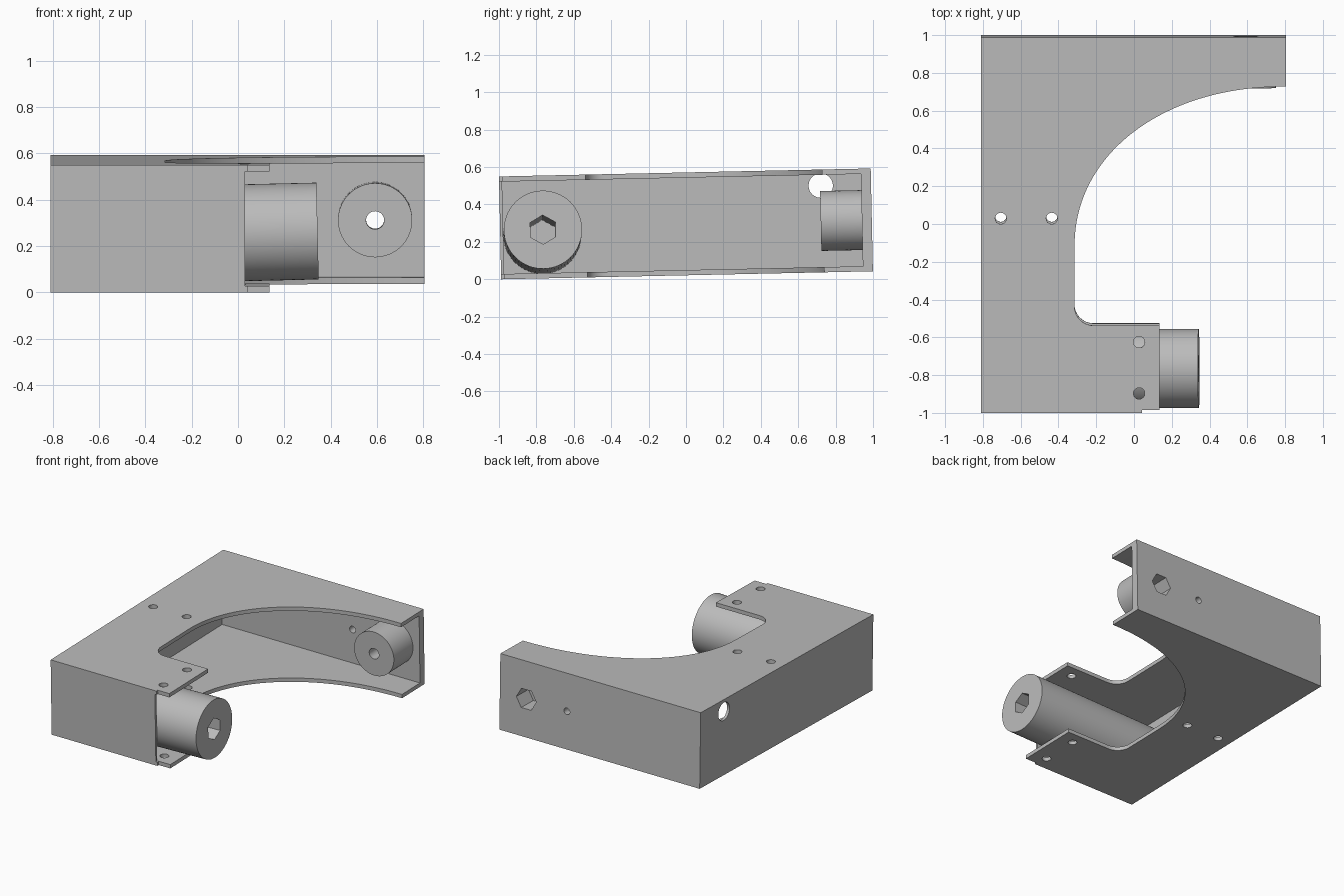
import bpy, bmesh, math
from mathutils import Matrix, Vector

if "Cube" in bpy.data.objects:
    bpy.data.objects.remove(bpy.data.objects["Cube"], do_unlink=True)

# Single plain grey
grey = bpy.data.materials.new("plain grey")
grey.use_nodes = True
grey.diffuse_color = (0.5, 0.5, 0.5, 1)
grey.node_tree.nodes["Principled BSDF"].inputs["Base Color"].default_value = (0.5, 0.5, 0.5, 1)

TILT = Matrix.Rotation(0.0215, 4, 'X')      # whole bracket leans slightly
LEFT, RIGHT, FRONT, BACK = -0.81, 0.805, -0.988, 1.0
Z0, Z1, PLATE = 0.0212, 0.571, 0.028
SIDE, FACE, REAR = 0.02, 0.016, 0.053        # wall thicknesses
MID = (Z0 + Z1) / 2


def make(name, bm):
    bmesh.ops.recalc_face_normals(bm, faces=bm.faces)
    mesh = bpy.data.meshes.new(name)
    bm.to_mesh(mesh)
    bm.free()
    mesh.materials.append(grey)
    ob = bpy.data.objects.new(name, mesh)
    bpy.context.collection.objects.link(ob)
    return ob


def rod(name, a, b, radius, sides=64, turn=0.0):
    """Cylinder or prism running from point a to point b."""
    a, b = Vector(a), Vector(b)
    aim = (b - a).to_track_quat('Z', 'Y').to_matrix().to_4x4()
    bm = bmesh.new()
    bmesh.ops.create_cone(bm, cap_ends=True, segments=sides, radius1=radius, radius2=radius,
                          depth=(b - a).length,
                          matrix=Matrix.Translation((a + b) / 2) @ aim @ Matrix.Rotation(turn, 4, 'Z'))
    return make(name, bm)


def box(name, lo, hi):
    lo, hi = Vector(lo), Vector(hi)
    bm = bmesh.new()
    bmesh.ops.create_cube(bm, size=1, matrix=Matrix.Translation((lo + hi) / 2)
                          @ Matrix.Diagonal((*(hi - lo), 1)))
    return make(name, bm)


def cut(target, cutters):
    bpy.context.view_layer.objects.active = target
    for c in cutters:
        mod = target.modifiers.new("cut", 'BOOLEAN')
        mod.operation, mod.solver, mod.object = 'DIFFERENCE', 'EXACT', c
        bpy.ops.object.modifier_apply(modifier=mod.name)
        bpy.data.objects.remove(c, do_unlink=True)


# Bracket outline: straight outer edges, swept inner curve, filleted corner
outline = [(LEFT, FRONT), (0.135, FRONT), (0.135, -0.525)]
for i in range(11):
    t = math.radians(-90 - 9 * i)
    outline.append((-0.215 + 0.1 * math.cos(t), -0.425 + 0.1 * math.sin(t)))
for i in range(41):
    t = math.pi / 2 * i / 40
    p = 2 / 2.1
    outline.append((RIGHT - 1.12 * max(math.cos(t), 0) ** p, -0.11 + 0.85 * math.sin(t) ** p))
outline += [(RIGHT, BACK), (LEFT, BACK)]

bm = bmesh.new()
base = bm.faces.new([bm.verts.new((x, y, Z0)) for x, y in outline])
up = bmesh.ops.extrude_face_region(bm, geom=[base])["geom"]
bmesh.ops.translate(bm, vec=(0, 0, Z1 - Z0), verts=[v for v in up if isinstance(v, bmesh.types.BMVert)])
shell = make("bracket_shell", bm)

# Hollow the channel, trim the front wall, drill the holes
cutters = [box("cavity", (LEFT + SIDE, FRONT + FACE, Z0 + PLATE), (1.2, BACK - REAR, Z1 - PLATE)),
           box("front_trim", (0.042, FRONT - 0.1, -0.2), (0.3, FRONT + FACE, 0.8)),
           box("front_gap", (0.03, FRONT - 0.1, Z0 + PLATE), (0.3, FRONT + FACE + 0.01, Z1 - PLATE))]
for x, y in [(-0.705, 0.042), (-0.435, 0.042), (0.027, -0.613), (0.027, -0.885)]:
    cutters.append(rod("screw_hole", (x, y, -0.2), (x, y, 0.8), 0.03, 32))
cutters += [rod("side_hole", (-1, 0.731, 0.485), (-0.7, 0.731, 0.485), 0.065, 48),
            rod("pin_hole", (0.265, 0.9, MID), (0.265, 1.1, MID), 0.024, 32),
            rod("hex_hole", (0.592, 0.9, MID), (0.592, 1.1, MID), 0.08, 6, math.pi / 2)]
cut(shell, cutters)

# Round boss on the rear wall, with a through hole and hex pocket
boss = rod("rear_boss", (0.592, 0.727, MID), (0.592, BACK - REAR, MID), 0.16)
cut(boss, [rod("bore", (0.592, 0.6, MID), (0.592, 1.1, MID), 0.039, 32),
           rod("pocket", (0.592, 0.86, MID), (0.592, 1.1, MID), 0.08, 6, math.pi / 2)])

# Long front barrel with a deep hex socket
far, near = Vector((-0.79, -0.763, 0.255)), Vector((0.343, -0.759, 0.2815))
axis = (near - far).normalized()
barrel = rod("front_barrel", far, near, 0.209)
hexa = rod("socket", far + axis * 0.02, near + axis * 0.1, 0.078, 6)
# Point one corner of the socket upward
top = max(((v.co - far) - axis * (v.co - far).dot(axis) for v in hexa.data.vertices), key=lambda v: v.z)
spin = Matrix.Rotation(-math.atan2(top.z, top.y) + math.pi / 2, 4, axis)
hexa.data.transform(Matrix.Translation(far) @ spin @ Matrix.Translation(-far))
cut(barrel, [hexa])

for ob in (shell, boss, barrel):
    ob.data.transform(TILT)
    bpy.ops.object.select_all(action='DESELECT')
    ob.select_set(True)
    bpy.context.view_layer.objects.active = ob
    bpy.ops.object.shade_smooth_by_angle(angle=math.radians(30))
